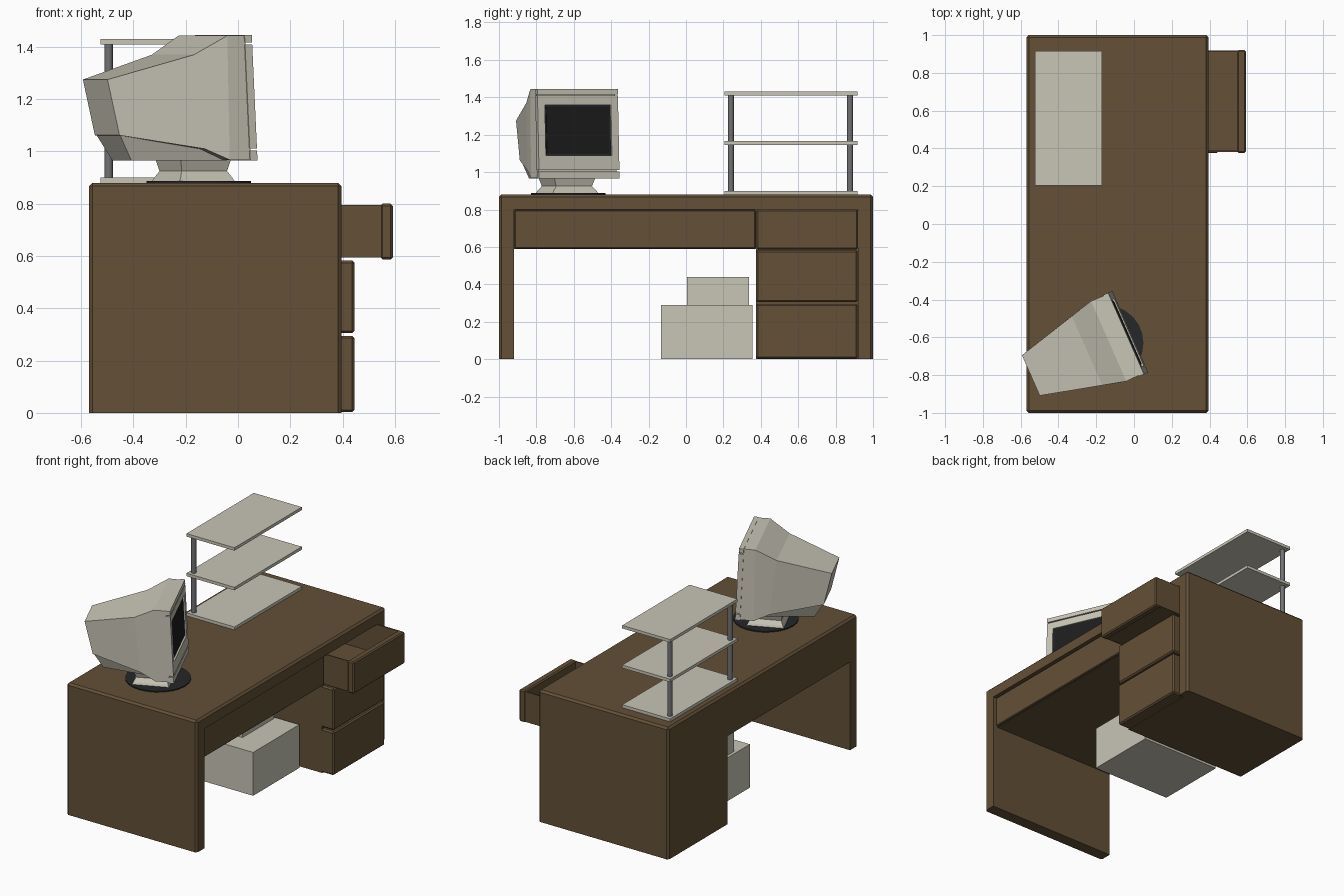
import bpy, bmesh, math
from mathutils import Vector

if "Cube" in bpy.data.objects:
    bpy.data.objects.remove(bpy.data.objects["Cube"])


def material(name, rgb):
    m = bpy.data.materials.new(name)
    m.diffuse_color = (*rgb, 1)
    m.use_nodes = True
    m.node_tree.nodes["Principled BSDF"].inputs["Base Color"].default_value = m.diffuse_color
    return m


BROWN = material("brown wood", (0.125, 0.079, 0.038))
BEIGE = material("beige plastic", (0.58, 0.56, 0.47))
GREY = material("grey metal", (0.17, 0.17, 0.18))
BLACK = material("black glass", (0.012, 0.012, 0.013))
DARK = material("dark base", (0.018, 0.020, 0.022))


def finish(name, bm, mat):
    bmesh.ops.recalc_face_normals(bm, faces=bm.faces)
    me = bpy.data.meshes.new(name)
    bm.to_mesh(me)
    bm.free()
    me.materials.append(mat)
    ob = bpy.data.objects.new(name, me)
    bpy.context.collection.objects.link(ob)
    return ob


def loft(name, rings, mat, place=Vector):
    """Skin a list of equal-length rings and cap both ends."""
    bm = bmesh.new()
    vs = [[bm.verts.new(place(p)) for p in r] for r in rings]
    n = len(vs[0])
    for a, b in zip(vs, vs[1:]):
        for i in range(n):
            bm.faces.new((a[i], a[(i + 1) % n], b[(i + 1) % n], b[i]))
    bm.faces.new(vs[0])
    bm.faces.new(vs[-1])
    return finish(name, bm, mat)


def box(name, x, y, z, mat, place=Vector, bevel=0):
    rings = [[(x[0], y[0], k), (x[1], y[0], k), (x[1], y[1], k), (x[0], y[1], k)] for k in z]
    ob = loft(name, rings, mat, place)
    if bevel:
        m = ob.modifiers.new("bevel", 'BEVEL')
        m.width, m.segments = bevel, 1
    return ob


def cylinder(name, loc, r, z0, z1, n, mat):
    ring = [(loc[0] + r * math.cos(2 * math.pi * i / n),
             loc[1] + r * math.sin(2 * math.pi * i / n)) for i in range(n)]
    ob = loft(name, [[(px, py, z) for px, py in ring] for z in (z0, z1)], mat)
    for p in ob.data.polygons:
        p.use_smooth = len(p.vertices) == 4
    for e in ob.data.edges:
        a, b = (ob.data.vertices[v].co for v in e.vertices)
        e.use_edge_sharp = abs(a.z - b.z) < 1e-5
    return ob


def desk_part(name, profile, x0, x1, outer_x):
    """Extrude a y-z profile along x, chamfering only the outer edges."""
    ob = loft(name, [[(x, y, z) for y, z in profile] for x in (x0, x1)], BROWN)
    bm = bmesh.new()
    bm.from_mesh(ob.data)

    def on_outside(a, b):
        planes = [abs(a.y - b.y) < 1e-4 and abs(abs(a.y) - 1) < 1e-4,
                  abs(a.z - b.z) < 1e-4 and abs(a.z - 0.88) < 1e-4,
                  abs(a.x - outer_x) < 1e-4 and abs(b.x - outer_x) < 1e-4]
        return sum(planes) >= 2
    edges = [e for e in bm.edges if on_outside(e.verts[0].co, e.verts[1].co)]
    bmesh.ops.bevel(bm, geom=edges, offset=0.013, segments=1, affect='EDGES')
    bmesh.ops.recalc_face_normals(bm, faces=bm.faces)
    bm.to_mesh(ob.data)
    bm.free()
    return ob


# Desk carcass: solid body behind, open rim in front
body = desk_part("desk_body", [(-1, 0), (-0.92, 0), (-0.92, 0.59), (0.375, 0.59), (0.375, 0),
                               (1, 0), (1, 0.88), (-1, 0.88)], -0.57, 0.36, -0.57)
desk_part("desk_rim", [(-1, 0), (-0.92, 0), (-0.92, 0.80), (0.92, 0.80), (0.92, 0),
                       (1, 0), (1, 0.88), (-1, 0.88)], 0.36, 0.395, 0.395)

# Slot for the open drawer
slot = box("drawer_slot_cutter", (-0.45, 0.5), (0.385, 0.915), (0.593, 0.797), BROWN)
slot.hide_render = True
slot.hide_viewport = True
cut = body.modifiers.new("slot", 'BOOLEAN')
cut.operation, cut.object, cut.solver = 'DIFFERENCE', slot, 'EXACT'

# Drawer fronts
box("wide_drawer_front", (0.35, 0.375), (-0.916, 0.371), (0.592, 0.798), BROWN, bevel=0.005)
for i, z in enumerate([(0.003, 0.295), (0.305, 0.583)]):
    box(f"closed_drawer_{i + 1}", (0.35, 0.445), (0.375, 0.918), z, BROWN, bevel=0.009)

# Open drawer
box("open_drawer_front", (0.545, 0.592), (0.377, 0.92), (0.587, 0.80), BROWN, bevel=0.008)
box("open_drawer_floor", (0.0, 0.55), (0.388, 0.912), (0.595, 0.605), BROWN)
for i, y in enumerate([(0.382, 0.39), (0.911, 0.919)]):
    box(f"open_drawer_side_{i + 1}", (0.0, 0.55), y, (0.594, 0.796), BROWN)
box("open_drawer_back", (0.0, 0.01), (0.388, 0.912), (0.595, 0.79), BROWN)

# Shelf rack
for i, z in enumerate([0.88, 1.145, 1.41]):
    box(f"rack_shelf_{i + 1}", (-0.525, -0.17), (0.205, 0.917), (z, z + 0.02), BEIGE)
for i, y in enumerate([0.24, 0.877]):
    cylinder(f"rack_post_{i + 1}", (-0.495, y), 0.016, 0.89, 1.42, 16, GREY)

# Boxes under the desk
box("lower_box", (-0.38, 0.205), (-0.133, 0.355), (0, 0.29), BEIGE)
box("upper_box", (-0.36, 0.03), (0.005, 0.338), (0.29, 0.44), BEIGE)


# Monitor space: d = depth behind the face, l = sideways, z = height; face leans back
def turned(p):
    d, l, z = p
    return Vector((-0.02 - 0.915 * d - 0.403 * l, -0.57 - 0.403 * d + 0.915 * l, z))


def leaning(p):
    return turned((p[0] + 0.05 * (p[2] - 0.965), p[1], p[2]))


def ring(db, dt, wb, wt, zb, zt):
    return [(db, -wb, zb), (db, wb, zb), (dt, wt, zt), (dt, -wt, zt)]


# Monitor casing
loft("monitor_casing", [ring(0.025, 0.05, 0.23, 0.23, 0.968, 1.443),
                        ring(0.115, 0.125, 0.232, 0.232, 0.968, 1.443),
                        ring(0.21, 0.25, 0.212, 0.2, 1.01, 1.37),
                        ring(0.525, 0.575, 0.117, 0.117, 1.062, 1.275)], BEIGE, turned)
loft("monitor_underside", [ring(0.1, 0.1, 0.17, 0.205, 0.966, 1.05),
                           ring(0.464, 0.523, 0.09, 0.113, 0.966, 1.067)], BEIGE, turned)

# Monitor face: bars around a recessed screen
SW, S0, S1 = 0.193, 1.09, 1.36
for name, l, z in [("face_top_bar", (-0.235, 0.235), (1.416, 1.445)),
                   ("face_bottom_bar", (-0.235, 0.235), (0.965, 1.004)),
                   ("face_upper", (-0.235, 0.235), (S1, 1.409)),
                   ("face_lower", (-0.235, 0.235), (1.012, S0)),
                   ("face_left", (-0.235, -SW), (S0, S1)),
                   ("face_right", (SW, 0.235), (S0, S1))]:
    box(name, (0, 0.03), l, z, BEIGE, leaning)
box("screen_surround", (0.012, 0.027), (-SW, SW), (S0, S1), DARK, leaning)
box("screen", (0.007, 0.02), (-SW + 0.01, SW - 0.01), (S0 + 0.01, S1 - 0.01), BLACK, leaning)

# Monitor stand
cylinder("stand_disc", (-0.15, -0.63), 0.2, 0.88, 0.887, 24, DARK)


def foot(a, b, z):
    return [(0.165 - b, -a, z), (0.165 + b, -a, z), (0.165 + b, a, z), (0.165 - b, a, z)]


loft("stand_neck", [foot(0.132, 0.115, 0.886), foot(0.125, 0.108, 0.90),
                    foot(0.105, 0.095, 0.925), foot(0.12, 0.105, 0.97)], BEIGE, turned)
